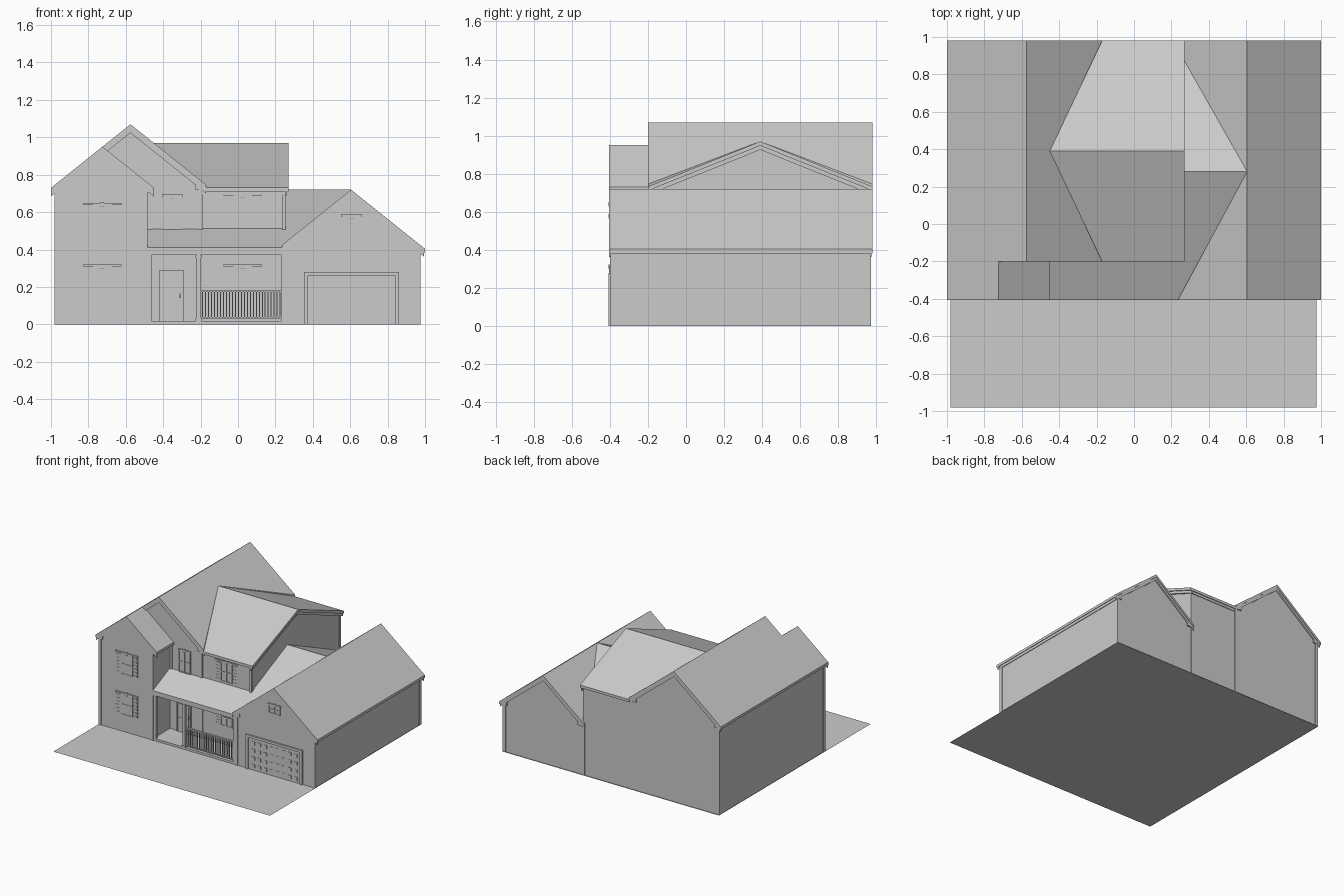
import bpy, bmesh
from mathutils import Vector

if "Cube" in bpy.data.objects:
    bpy.data.objects.remove(bpy.data.objects["Cube"])

PITCH = 0.8      # slope of the three front gables
ROOF_T = 0.022   # vertical roof thickness


def finish(name, bm):
    bmesh.ops.recalc_face_normals(bm, faces=bm.faces)
    me = bpy.data.meshes.new(name)
    bm.to_mesh(me)
    bm.free()
    ob = bpy.data.objects.new(name, me)
    bpy.context.collection.objects.link(ob)
    return ob


def add_prism(bm, pts, offset):
    """Polygon swept by an offset vector."""
    off = Vector(offset)
    a = [bm.verts.new(p) for p in pts]
    b = [bm.verts.new(Vector(p) + off) for p in pts]
    n = len(a)
    bm.faces.new(a)
    bm.faces.new(b[::-1])
    for i in range(n):
        j = (i + 1) % n
        bm.faces.new((a[i], a[j], b[j], b[i]))


def prisms(name, polys, offset):
    bm = bmesh.new()
    for p in polys:
        add_prism(bm, p, offset)
    return finish(name, bm)


def boxes(name, items):
    """Each item is x0, x1, y0, y1, z0, z1."""
    bm = bmesh.new()
    for x0, x1, y0, y1, z0, z1 in items:
        add_prism(bm, [(x0, y0, z0), (x1, y0, z0), (x1, y1, z0), (x0, y1, z0)], (0, 0, z1 - z0))
    return finish(name, bm)


def gable_block(name, cx, ridge, x0, x1, y0, y1):
    zr = ridge - ROOF_T
    z = lambda x: zr - PITCH * abs(x - cx)
    prisms(name, [[(x0, y0, 0), (x1, y0, 0), (x1, y0, z(x1)), (cx, y0, zr), (x0, y0, z(x0))]],
           (0, y1 - y0, 0))


def barge_boards(name, cx, ridge, x0, x1, y):
    """Sloping trim under the roof edge, with a small return at each eave."""
    polys = []
    for x in (x0, x1):
        top, low = ridge - ROOF_T, ridge - ROOF_T - 0.024
        d = PITCH * abs(x - cx)
        polys.append([(cx, y, top), (x, y, top - d), (x, y, low - d), (cx, y, low)])
    prisms(name, polys, (0, 0.01, 0))
    items = []
    for x, s in ((x0, 1), (x1, -1)):
        z = ridge - PITCH * abs(x - cx) - 0.02
        a, b = sorted((x + s * 0.02, x + s * 0.06))
        items.append((a, b, y, y + 0.01, z - 0.005, z + 0.02))
    boxes(name + "_returns", items)


def window(name, cx, z0, z1, w, yf, shutters=True):
    h, zm = w / 2, (z0 + z1) / 2
    boxes(name + "_pane", [(cx - h, cx + h, yf - 0.003, yf + 0.01, z0, z1)])
    f = [(cx + s * h - 0.004, cx + s * h + 0.004, yf - 0.008, yf, z0, z1) for s in (-1, 0, 1)]
    f += [(cx - h, cx + h, yf - 0.007, yf, z - 0.004, z + 0.004) for z in (z0, zm, z1)]
    boxes(name + "_frame", f)
    e = h + (0.052 if shutters else 0.006)
    boxes(name + "_header", [(cx - e, cx + e, yf - 0.01, yf, z1 + 0.004, z1 + 0.014),
                             (cx - 0.009, cx + 0.009, yf - 0.012, yf, z1 - 0.006, z1 + 0.018)])
    if shutters:
        sh = []
        for s in (-1, 1):
            a, b = sorted((cx + s * (h + 0.006), cx + s * (h + 0.048)))
            sh.append((a, b, yf - 0.005, yf, z0, z1))
            n = 6
            for i in range(n):
                z = z0 + (i + 0.5) * (z1 - z0) / n
                sh.append((a + 0.006, b - 0.006, yf - 0.008, yf, z - 0.004, z + 0.004))
        boxes(name + "_shutters", sh)


# Ground slab (single sheet)
bm = bmesh.new()
bm.faces.new([bm.verts.new(p) for p in ((-.98, -.98, 0), (.975, -.98, 0), (.975, .975, 0), (-.98, .975, 0))])
finish("ground_slab", bm)

# Wall masses
gable_block("front_left_walls", -.725, .95, -.975, -.485, -.395, -.17)
gable_block("main_walls", -.575, 1.07, -.975, -.19, -.185, .965)
gable_block("garage_walls", .605, .72, .255, .97, -.395, .965)
prisms("middle_walls", [[(-.3, -.18, 0), (-.3, .965, 0), (-.3, .965, .715),
                         (-.3, .39, .945), (-.3, -.18, .715)]], (.55, 0, 0))

# Roofs, each plane is a thin slab
main_z = lambda x: 1.07 - PITCH * abs(x + .575)
small_z = lambda x: .95 - PITCH * abs(x + .725)
gar_z = lambda x: .72 - PITCH * abs(x - .605)
cross_z = lambda y: .72 - .4526 * abs(y - .28)
mid_z = lambda y: .97 - .402 * abs(y - .39)


def roof(name, z, *planes):
    prisms(name, [[(x, y, z(x, y)) for x, y in p] for p in planes], (0, 0, -ROOF_T))


roof("main_roof", lambda x, y: main_z(x),
     [(-1, -.2), (-.575, -.2), (-.575, .98), (-1, .98)],
     [(-.575, -.2), (-.17, -.2), (-.45, .39), (-.17, .98), (-.575, .98)])
roof("front_left_roof", lambda x, y: small_z(x),
     [(-1, -.405), (-.725, -.405), (-.725, -.2), (-1, -.2)],
     [(-.725, -.405), (-.45, -.405), (-.45, -.18), (-.725, -.18)])
roof("middle_roof", lambda x, y: mid_z(y),
     [(-.45, .39), (.27, .39), (.27, -.2), (-.17, -.2)],
     [(-.45, .39), (.27, .39), (.27, .98), (-.17, .98)])
roof("garage_roof", lambda x, y: gar_z(x),
     [(.605, -.405), (1, -.405), (1, .98), (.605, .98)],
     [(.605, -.405), (.605, .28), (.235, -.405)],
     [(.605, .28), (.605, .98), (.235, .98), (.25, .907)])
roof("porch_and_cross_roof", lambda x, y: cross_z(y),
     [(-.485, -.405), (.235, -.405), (.357, -.18), (-.485, -.18)],
     [(.25, -.18), (.357, -.18), (.605, .28), (.25, .28)],
     [(.25, .28), (.605, .28), (.25, .907)])

# Gable trim, front and back
barge_boards("front_left_barge", -.725, .95, -1, -.45, -.403)
barge_boards("main_front_barge", -.575, 1.07, -.98, -.17, -.197)
barge_boards("garage_front_barge", .605, .72, .235, .995, -.403)
barge_boards("main_back_barge", -.575, 1.07, -.995, -.17, .965)
barge_boards("garage_back_barge", .605, .72, .235, .995, .965)
prisms("middle_side_barge", [[(.25, .39, .948), (.25, y, mid_z(y) - ROOF_T),
                              (.25, y, mid_z(y) - .044), (.25, .39, .926)] for y in (-.2, .98)], (.012, 0, 0))
boxes("middle_side_returns", [(.25, .262, -.18, -.14, .715, .735), (.25, .262, .92, .96, .715, .735)])

# Corner boards and horizontal trim
T = .005
corners = [(x, x + .02, -.395 - T, -.395, 0, h) for x, h in
           ((-.975, .72), (-.505, .72), (.255, .41), (.95, .4))]
corners += [(x, x + .02, .965, .965 + T, 0, h) for x, h in
            ((-.975, .72), (-.19, .72), (.235, .42), (.95, .4))]
corners += [(x, x + .018, -.185 - T, -.18, z, .72) for x, z in ((-.208, .49), (.235, .49), (-.48, .49))]
for x, h in ((-.975 - T, .72), (.97, .4)):
    corners += [(x, x + T, -.4, -.375, 0, h), (x, x + T, .945, .97, 0, h), (x, x + T, -.4, .97, h - .02, h)]
corners += [(.25, .25 + T, -.18, -.16, .5, .72), (.25, .25 + T, .945, .965, .42, .72)]
boxes("corner_boards", corners)
boxes("middle_frieze", [(-.2, .25, -.185, -.18, .695, .718), (-.18, .245, .965, .97, .695, .718),
                        (-.2, .25, -.187, -.18, .49, .505)])

# Porch: floor, beam, posts
boxes("porch_floor", [(-.485, .255, -.395, -.17, 0, .018)])
boxes("porch_beam", [(-.485, .255, -.4, -.375, .37, .4)])
boxes("porch_ceiling", [(-.485, .255, -.395, -.18, .385, .392)])
boxes("porch_posts", [(x, x + .022, -.397, -.375, .018, .37) for x in (-.485, -.222, .233)]
      + [(x - .004, x + .026, -.4, -.371, z, z + .012) for x in (-.222,) for z in (.018, .355)])

# Porch railing
rail = [(-.2, .235, -.394, -.378, .172, .182), (-.2, .235, -.392, -.38, .03, .038)]
count = 27
for i in range(count):
    x = -.19 + i * .416 / (count - 1)
    rail.append((x - .003, x + .003, -.389, -.383, .038, .172))
boxes("porch_railing", rail)

# Front door
boxes("front_door_frame", [(-.419, -.409, -.197, -.185, .018, .288), (-.301, -.291, -.197, -.185, .018, .288),
                           (-.419, -.291, -.197, -.185, .28, .29)])
boxes("front_door", [(-.41, -.3, -.19, -.18, .018, .282)])
boxes("front_door_panels", [(x, x + .036, -.193, -.188, z, z + .09)
                            for x in (-.399, -.347) for z in (.045, .16)])
boxes("front_door_handle", [(-.312, -.306, -.2, -.188, .14, .165)])

# Garage door with raised panels
boxes("garage_door_frame", [(.353, .375, -.407, -.39, 0, .28), (.84, .862, -.407, -.39, 0, .28),
                            (.353, .862, -.407, -.39, .26, .28)])
boxes("garage_door", [(.375, .84, -.398, -.39, 0, .26)])
boxes("garage_door_panels", [(.402 + i * .055, .430 + i * .055, -.401, -.396, .02 + j * .062, .048 + j * .062)
                             for i in range(8) for j in range(4)])

# Windows
for label, z in (("lower", .14), ("upper", .47)):
    window("left_" + label + "_window", -.725, z, z + .165, .1, -.395)
window("middle_lower_window", .025, .17, .305, .1, -.18)
window("middle_upper_window", .025, .53, .685, .1, -.18)
window("narrow_upper_window", -.35, .51, .68, .1, -.185, False)
window("garage_gable_vent", .608, .51, .572, .1, -.395, False)
